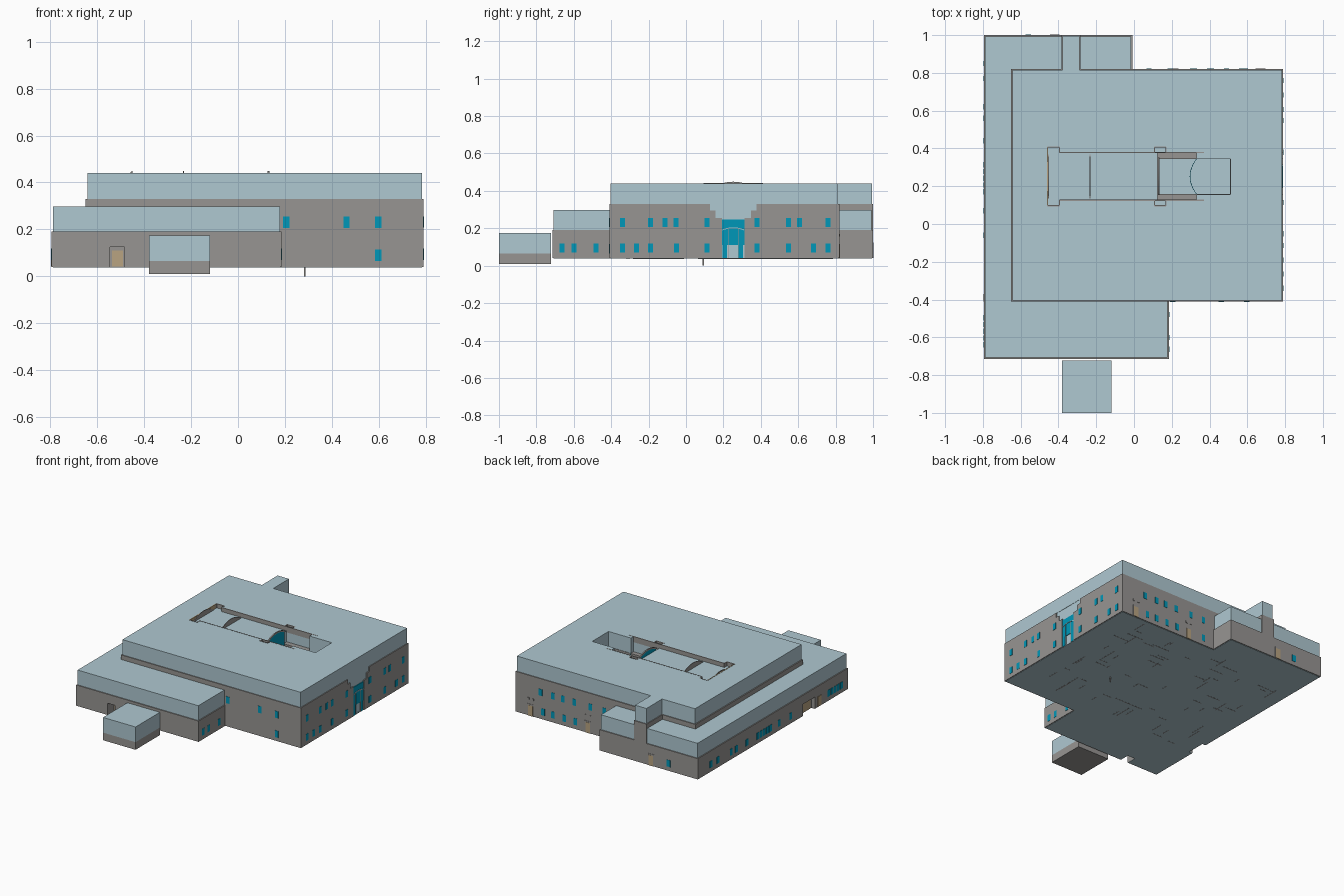
import bpy, bmesh, math, random
from mathutils import Vector

random.seed(4)

def material(name, rgb):
    m = bpy.data.materials.new(name)
    m.diffuse_color = (*rgb, 1)
    return m

GREY = material("wall_grey", (0.31, 0.30, 0.29))
BLUE = material("roof_blue", (0.43, 0.58, 0.64))
TEAL = material("glass_teal", (0.0, 0.31, 0.48))
TAN = material("door_tan", (0.48, 0.37, 0.22))

def prism(name, pts, a, b, mat, axis="z"):
    """Extrude a 2D outline from a to b; outline is xy (axis z) or yz (axis x)."""
    bm = bmesh.new()
    conv = (lambda p: (p[0], p[1], a)) if axis == "z" else (lambda p: (a, p[0], p[1]))
    f = bm.faces.new([bm.verts.new(conv(p)) for p in pts])
    r = bmesh.ops.extrude_face_region(bm, geom=[f])
    d = Vector((0, 0, b - a)) if axis == "z" else Vector((b - a, 0, 0))
    bmesh.ops.translate(bm, vec=d, verts=[v for v in r["geom"] if isinstance(v, bmesh.types.BMVert)])
    bmesh.ops.recalc_face_normals(bm, faces=bm.faces)
    me = bpy.data.meshes.new(name)
    bm.to_mesh(me)
    bm.free()
    ob = bpy.data.objects.new(name, me)
    bpy.context.collection.objects.link(ob)
    me.materials.append(mat)
    return ob

def box(name, x0, x1, y0, y1, z0, z1, mat):
    return prism(name, [(x0, y0), (x1, y0), (x1, y1), (x0, y1)], z0, z1, mat)

def cut(ob, *cutters):
    for c in cutters:
        m = ob.modifiers.new("cut", "BOOLEAN")
        m.operation, m.solver, m.object = "DIFFERENCE", "EXACT", c
        bpy.context.view_layer.objects.active = ob
        bpy.ops.object.modifier_apply(modifier=m.name)
        c.hide_render = True
    for c in cutters:
        bpy.data.objects.remove(c)

def pane(name, side, at, u, z0, z1, w, mat=TEAL, t=0.002):
    """Thin panel on a wall: side 'x' or 'y' is the wall normal, u its centre."""
    h = w / 2
    if side == "x":
        return box(name, at - t, at + t, u - h, u + h, z0, z1, mat)
    return box(name, u - h, u + h, at - t, at + t, z0, z1, mat)

# main hall walls, roof and stair tower
main_walls = box("main_walls", -0.65, 0.79, -0.41, 0.82, 0.04, 0.33, GREY)
main_roof = box("main_roof", -0.642, 0.784, -0.404, 0.814, 0.33, 0.44, BLUE)
box("tower_walls", -0.385, -0.282, 0.81, 1.0, 0.04, 0.33, GREY)
box("tower_roof", -0.379, -0.288, 0.81, 0.994, 0.33, 0.44, BLUE)

# low wing wrapping the front, left and back
def wing_outline(i):
    return [(-0.795 + i, -0.715 + i), (0.185 - i, -0.715 + i), (0.185 - i, -0.405), (-0.645, -0.405),
            (-0.645, 0.815), (-0.008 - i, 0.815), (-0.008 - i, 1.0 - i), (-0.795 + i, 1.0 - i)]
wing_walls = prism("wing_walls", wing_outline(0), 0.04, 0.19, GREY)
prism("wing_roof", wing_outline(0.007), 0.19, 0.297, BLUE)

# recessed doorways in the wing
cut(wing_walls,
    box("cutter", -0.545, -0.483, -0.75, -0.64, 0.0, 0.125, GREY),
    box("cutter", -0.85, -0.765, -0.34, -0.20, 0.0, 0.125, GREY))
pane("front_door", "y", -0.643, -0.514, 0.042, 0.11, 0.046, TAN)
pane("side_door", "x", -0.768, -0.27, 0.042, 0.11, 0.11, TAN)

# porch block at the front
box("porch_base", -0.38, -0.12, -1.0, -0.722, 0.01, 0.065, GREY)
box("porch_top", -0.38, -0.12, -1.0, -0.722, 0.065, 0.175, BLUE)
box("porch_seam", -0.252, -0.249, -1.001, -0.99, 0.011, 0.065, GREY)

# rooftop light well: shallow trough, side ears and deep court
ears = [box("cutter", x, x + 0.062, y, y + 0.03, 0.411, 0.5, BLUE)
        for x in (-0.457, 0.108) for y in (0.096, 0.379)]
cut(main_roof,
    box("cutter", -0.457, 0.125, 0.126, 0.379, 0.411, 0.5, BLUE),
    box("cutter", 0.124, 0.331, 0.127, 0.38, 0.20, 0.5, BLUE),
    box("cutter", 0.33, 0.51, 0.157, 0.345, 0.20, 0.5, BLUE), *ears)
cut(main_walls, box("cutter", 0.126, 0.508, 0.16, 0.343, 0.25, 0.5, GREY))
box("court_floor", 0.127, 0.508, 0.16, 0.343, 0.245, 0.252, BLUE)

# dark rims of the light well
for s in (-1, 1):
    y = 0.2525 + s * 0.1265
    box("trough_rim", -0.395, 0.37, y - 0.003, y + 0.003, 0.40, 0.441, GREY)
    for x in (-0.457, 0.108):
        ye = 0.2525 + s * 0.156
        box("ear_rim", x, x + 0.062, ye - 0.003, ye + 0.003, 0.405, 0.441, GREY)
        for xe in (x, x + 0.062):
            lo, hi = sorted((y, ye))
            box("ear_end_rim", xe - 0.003, xe + 0.003, lo, hi, 0.405, 0.441, GREY)
box("trough_end_rim", -0.46, -0.454, 0.1, 0.405, 0.405, 0.4415, TAN)

# arched ribs crossing the trough, plus the glazed arch facing the court
def arch(r, n=16, half=0.12, c=0.2525, zc=0.25):
    a = math.asin(half / r)
    return [(c + r * math.sin(-a + 2 * a * i / n), zc + r * math.cos(-a + 2 * a * i / n)) for i in range(n + 1)]
for x in (-0.452, -0.233):
    prism("arched_rib", arch(0.199), x - 0.002, x + 0.002, GREY, "x")
prism("glazed_arch", [(0.16, 0.25)] + arch(0.193, half=0.0925) + [(0.345, 0.25)], 0.128, 0.132, TEAL, "x")
prism("glazed_arch_frame", arch(0.199, half=0.1) + arch(0.19, half=0.096)[::-1], 0.126, 0.135, GREY, "x")

# curved glass wall in the court
def bow(dx, n=12):
    return [(0.295 + dx + 0.035 * (2 * i / n - 1) ** 2, 0.158 + 0.187 * i / n) for i in range(n + 1)]
prism("curved_glass", bow(0) + bow(0.003)[::-1], 0.25, 0.33, TEAL)

# stepped gable opening over the right entrance
half = [(0.06, 0.245), (0.06, 0.255), (0.095, 0.255), (0.095, 0.295), (0.125, 0.295), (0.125, 0.33)]
def gable(top):
    right = half[:-1] + [(half[-1][0], top)]
    lower = [(0.06, 0.04 if top < 0.34 else 0.0)]
    r = lower + right[1:]
    return [(0.2525 + y, z) for y, z in r] + [(0.2525 - y, z) for y, z in reversed(r)]
cut(main_walls, prism("cutter", gable(0.35), 0.777, 0.85, GREY, "x"))
prism("gable_infill", gable(0.33), 0.77, 0.782, BLUE, "x")

# entrance glazing: side lights, fan light and pale arch
box("entrance_head", 0.776, 0.786, 0.193, 0.312, 0.11, 0.246, TEAL)
for y in (0.207, 0.293):
    box("entrance_sidelight", 0.776, 0.787, y - 0.013, y + 0.013, 0.04, 0.2, TEAL)
prism("entrance_arch", arch(0.16, half=0.058, zc=0.045) + arch(0.155, half=0.057, zc=0.045)[::-1],
      0.78, 0.79, BLUE, "x")
for y in (0.225, 0.28):
    box("entrance_mullion", 0.78, 0.7875, y - 0.0015, y + 0.0015, 0.04, 0.2, GREY)

# right side windows
for y in (-0.34, -0.265, -0.19, -0.05, 0.113, 0.38, 0.547, 0.682, 0.76):
    pane("right_lower_window", "x", 0.79, y, 0.07, 0.118, 0.027)
for y in (-0.34, -0.19, -0.113, -0.053, 0.113, 0.38, 0.547, 0.607, 0.76):
    pane("right_upper_window", "x", 0.79, y, 0.208, 0.255, 0.027)
for y in (-0.663, -0.6, -0.48):
    pane("wing_right_window", "x", 0.185, y, 0.07, 0.118, 0.027)

# front windows
for x in (0.205, 0.462, 0.597):
    pane("front_upper_window", "y", -0.41, x, 0.207, 0.256, 0.027)
pane("front_lower_window", "y", -0.41, 0.597, 0.066, 0.115, 0.027)

# back windows and doors
for x in (0.59, 0.49, 0.41, 0.32, 0.19, 0.08):
    pane("back_upper_window", "y", 0.82, x, 0.208, 0.255, 0.027)
for x in (0.57, 0.49, 0.40, 0.31, 0.08):
    pane("back_lower_window", "y", 0.82, x, 0.07, 0.118, 0.027)
for x, y in ((0.67, 0.82), (0.21, 0.82), (-0.42, 1.0)):
    pane("back_door_frame", "y", y, x, 0.04, 0.125, 0.05, GREY, 0.002)
    pane("back_door", "y", y, x, 0.04, 0.115, 0.038, TAN, 0.003)
    if y < 1:
        for s in (-0.018, 0.018):
            pane("back_door_lamp", "y", y, x + s, 0.155, 0.17, 0.015, GREY, 0.004)
pane("wing_back_window", "y", 1.0, -0.56, 0.07, 0.118, 0.03)

# left side windows: singles and two long ribbons
singles = [0.85, 0.77, 0.62, 0.56, 0.44, 0.07, -0.06]
ribbons = [c + 0.036 * i for c in (0.17, -0.64) for i in range(5)]
for y in singles + ribbons:
    pane("left_window", "x", -0.795, y, 0.07, 0.118, 0.028)
pane("left_narrow_door", "x", -0.795, -0.39, 0.042, 0.115, 0.04, TAN)

# floor slab, partition footings seen from below, and the drain pipe
i = 0.006
floor = prism("floor_slab", [(-0.795 + i, -0.715 + i), (0.185 - i, -0.715 + i), (0.185 - i, -0.41 + i),
              (0.79 - i, -0.41 + i), (0.79 - i, 0.82 - i), (-0.008 - i, 0.82 - i), (-0.008 - i, 1 - i),
              (-0.795 + i, 1 - i)], 0.038, 0.045, BLUE)
cut(floor, box("cutter", -0.545, -0.483, -0.75, -0.64, 0.0, 0.1, BLUE),
    box("cutter", -0.85, -0.765, -0.34, -0.20, 0.0, 0.1, BLUE))
for k in range(70):
    x, y = random.uniform(-0.7, 0.6), random.uniform(-0.38, 0.72)
    l = random.uniform(0.04, 0.14)
    dx, dy = (l, 0.006) if k % 2 else (0.006, l)
    box("partition_footing", x, x + dx, y, min(y + dy, 0.81), 0.0372, 0.042, GREY)
box("drain_pipe", 0.281, 0.288, 0.088, 0.095, 0.0, 0.045, GREY)
